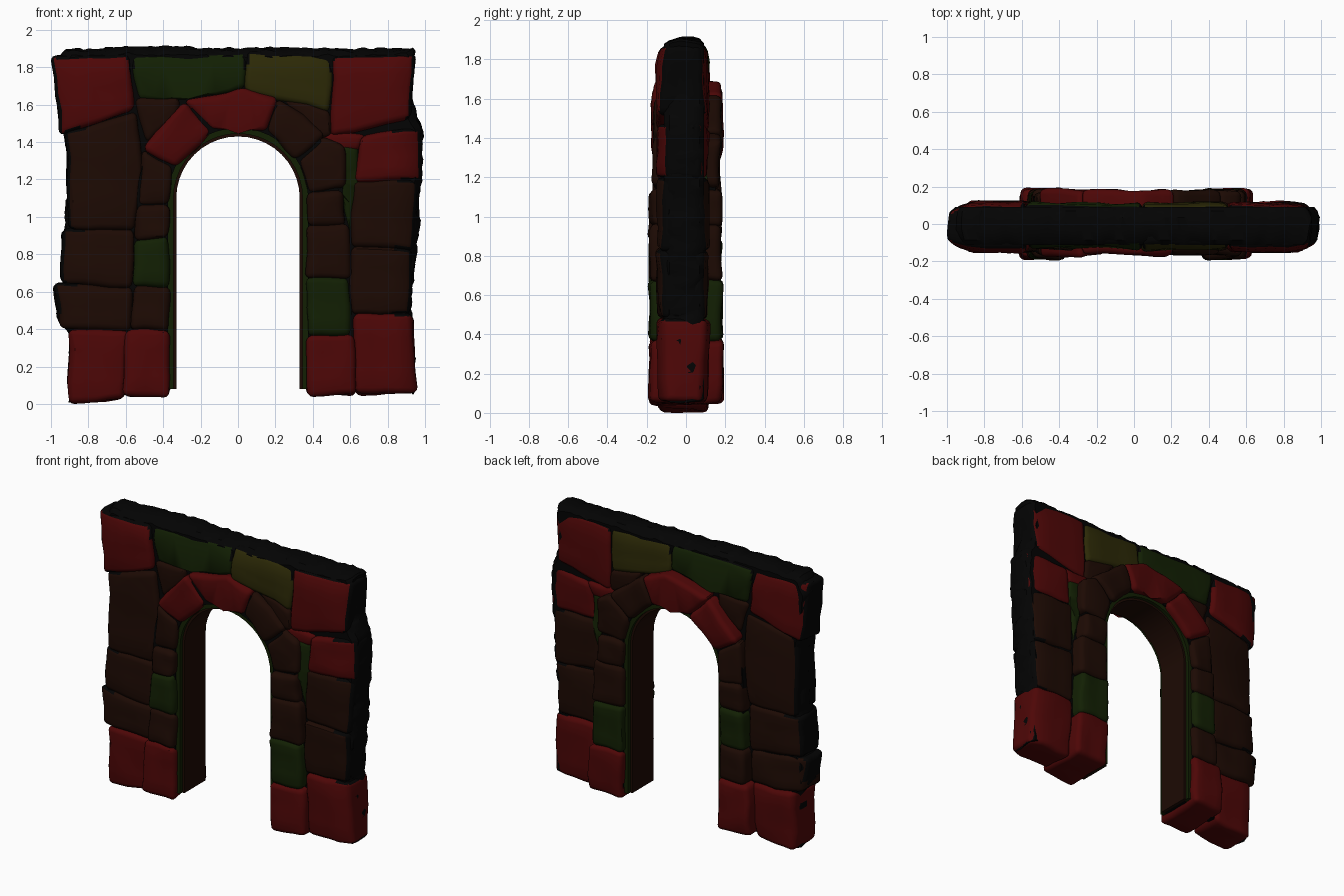
import bpy, bmesh, math, random
from mathutils import Vector, noise

if "Cube" in bpy.data.objects:
    bpy.data.objects.remove(bpy.data.objects["Cube"])

random.seed(4)


def material(name, rgb):
    m = bpy.data.materials.new(name)
    m.diffuse_color = (*rgb, 1)
    m.use_nodes = True
    m.node_tree.nodes["Principled BSDF"].inputs["Base Color"].default_value = m.diffuse_color
    return m


DARK = material("dark_stone", (0.001, 0.001, 0.001))
RED = material("red_stone", (0.075, 0.002, 0.002))
BROWN = material("brown_stone", (0.012, 0.003, 0.001))
GREEN = material("green_stone", (0.006, 0.014, 0.001))
OLIVE = material("olive_stone", (0.025, 0.022, 0.002))


def finish(bm, name, mat):
    bmesh.ops.recalc_face_normals(bm, faces=bm.faces)
    me = bpy.data.meshes.new(name)
    bm.to_mesh(me)
    bm.free()
    ob = bpy.data.objects.new(name, me)
    bpy.context.collection.objects.link(ob)
    me.materials.append(mat)
    return ob


def loft(bm, loops):
    """Bridge closed loops of equal length and cap both ends."""
    rings = [[bm.verts.new(p) for p in loop] for loop in loops]
    n = len(rings[0])
    for a, b in zip(rings, rings[1:]):
        for i in range(n):
            bm.faces.new((a[i], a[(i + 1) % n], b[(i + 1) % n], b[i]))
    bm.faces.new(rings[0])
    bm.faces.new(rings[-1])


def stone(name, pts, y0, y1, mat):
    """Chiselled block: front outline pushed through the wall, worn edges."""
    bm = bmesh.new()
    loft(bm, [[(x, y + random.uniform(-.01, .012), z) for x, z in pts] for y in (y0, y1)])
    bmesh.ops.bevel(bm, geom=bm.edges[:], offset=0.032, segments=3, profile=0.5,
                    affect='EDGES', clamp_overlap=True)
    long_edges = [e for e in bm.edges if e.calc_length() > 0.07]
    bmesh.ops.subdivide_edges(bm, edges=long_edges, cuts=3, use_grid_fill=True)
    bmesh.ops.triangulate(bm, faces=[f for f in bm.faces if len(f.verts) > 4])
    for v in bm.verts:
        v.co += noise.noise_vector(v.co * 7) * 0.014
        v.co.z = max(v.co.z, 0)
        # wall thins towards its outer ends and its top
        v.co.y *= 1 - max(0, abs(v.co.x) - 0.87) * 2.8
        v.co.y *= 1 - max(0, v.co.z - 1.80) * 2.5
    bm.normal_update()
    # outer sides above the base and the top are dark
    for f in bm.faces:
        c = f.calc_center_median()
        if abs(f.normal.y) < 0.75 and (c.z > 1.8 or (abs(c.x) > 0.85 and c.z > 0.47)):
            f.material_index = 1
    ob = finish(bm, name, mat)
    ob.data.materials.append(DARK)
    return ob


def arch(r, z0, n=20):
    """Arch line from the left foot over the crown to the right foot."""
    pts = [(-r, z0), (-r, 0.6)]
    pts += [(r * math.cos(a), 1.10 + r * math.sin(a))
            for a in (math.pi * (1 - i / n) for i in range(n + 1))]
    return pts + [(r, 0.6), (r, z0)]


def resample(pts, n):
    """n evenly spaced points along a polyline."""
    pts = [Vector(p) for p in pts]
    cum = [0]
    for a, b in zip(pts, pts[1:]):
        cum.append(cum[-1] + (b - a).length)
    out, k = [], 0
    for i in range(n):
        d = cum[-1] * i / (n - 1)
        while k < len(pts) - 2 and cum[k + 1] < d:
            k += 1
        out.append(pts[k].lerp(pts[k + 1], (d - cum[k]) / (cum[k + 1] - cum[k])))
    return out


# Rough wall core behind the stones, swept round the opening
OUTER = [(0.945, 0.05), (0.94, 0.3), (0.925, 0.5), (0.94, 0.7), (0.965, 0.9),
         (0.97, 1.1), (0.99, 1.25), (0.985, 1.48), (0.93, 1.6), (0.925, 1.75), (0.95, 1.9),
         (0.4, 1.90), (0, 1.90), (-0.5, 1.91), (-0.93, 1.89), (-0.985, 1.8), (-0.94, 1.5),
         (-0.905, 1.3), (-0.92, 1.0), (-0.945, 0.8), (-0.935, 0.66), (-0.975, 0.6),
         (-0.965, 0.45), (-0.90, 0.38), (-0.90, 0.01)]
N = 240
sections = []
for o, p in zip(resample(OUTER, N), resample(arch(0.35, 0.08)[::-1], N)):
    ring = [(p.x, -.112, p.y)]
    for y, inset in ((-.112, .045), (-.085, .015), (-.03, 0), (.035, 0), (.07, .012), (.092, .035)):
        q = o + (Vector((0, 1.0)) - o).normalized() * inset
        d = noise.noise_vector(Vector((o.x * 19, y * 16, o.y * 19))) * 0.018
        ring.append((q.x + d.x, y, max(0, q.y + d.z)))
    sections.append(ring + [(p.x, .092, p.y)])
bm = bmesh.new()
loft(bm, sections)
finish(bm, "wall_core", DARK)

# Lining of the opening in two steps, and the mortar bed of the arch ring
for name, r0, r1, d, mat in (("arch_lining", .33, .365, .115, BROWN),
                             ("arch_moulding", .345, .385, .14, GREEN),
                             ("ring_bed", .375, .54, .15, DARK)):
    bm = bmesh.new()
    rings = []
    for (xa, za), (xb, zb) in zip(arch(r0, .08), arch(r1, .08)):
        rings.append([(xa, -d, za), (xb, -d, zb), (xb, d, zb), (xa, d, za)])
    loft(bm, rings)
    finish(bm, name, mat)

# Outer wall stones
WALL = [
    ("corner_left", [(-1, 1.86), (-.59, 1.87), (-.555, 1.57), (-.95, 1.44)], RED),
    ("left_upper", [(-.915, 1.46), (-.54, 1.56), (-.51, 1.25), (-.55, .93), (-.915, .93)], BROWN),
    ("left_middle", [(-.94, .935), (-.55, .935), (-.57, .62), (-.95, .645)], BROWN),
    ("left_lower", [(-.985, .65), (-.57, .625), (-.57, .39), (-.95, .405)], BROWN),
    ("left_base", [(-.905, .40), (-.58, .395), (-.61, .02), (-.905, .005)], RED),
    ("corner_right", [(.505, 1.87), (.95, 1.87), (.92, 1.52), (.50, 1.43)], RED),
    ("right_upper", [(.66, 1.44), (.985, 1.48), (.98, 1.19), (.62, 1.19)], RED),
    ("right_middle", [(.61, 1.195), (.96, 1.195), (.94, .825), (.60, .84)], BROWN),
    ("right_lower", [(.60, .845), (.935, .83), (.92, .475), (.60, .475)], BROWN),
    ("right_base", [(.61, .478), (.935, .478), (.955, .06), (.63, .05)], RED),
]
for name, pts, mat in WALL:
    stone(name, pts, -0.147, 0.113, mat)

# Lintel stones and small fillers
TOP = [
    ("lintel_left", [(-.585, 1.87), (.04, 1.88), (.05, 1.69), (-.26, 1.63), (-.54, 1.62)], GREEN),
    ("lintel_right", [(.04, 1.88), (.505, 1.87), (.495, 1.56), (.045, 1.66)], OLIVE),
    ("filler_left", [(-.56, 1.63), (-.31, 1.64), (-.31, 1.54), (-.49, 1.39)], BROWN),
    ("filler_right", [(.23, 1.64), (.50, 1.57), (.51, 1.43), (.40, 1.41)], BROWN),
    ("filler_small", [(.45, 1.46), (.69, 1.45), (.65, 1.35), (.47, 1.35)], RED),
    ("filler_sliver", [(.54, 1.39), (.65, 1.38), (.64, 1.18), (.60, .9), (.555, 1.12)], GREEN),
]
for name, pts, mat in TOP:
    stone(name, pts, -0.137, 0.115, mat)

# Arch ring stones
RING = [
    ("voussoir_left", [(-.515, 1.37), (-.285, 1.615), (-.135, 1.455), (-.33, 1.26)], RED),
    ("keystone", [(-.29, 1.62), (.03, 1.69), (.22, 1.635), (.15, 1.455), (0, 1.47), (-.14, 1.455)], RED),
    ("voussoir_right", [(.215, 1.635), (.475, 1.44), (.31, 1.30), (.145, 1.455)], BROWN),
    ("springer_right", [(.325, 1.305), (.46, 1.435), (.575, 1.38), (.575, 1.155), (.37, 1.125)], BROWN),
    ("springer_left", [(-.515, 1.37), (-.345, 1.265), (-.37, 1.06), (-.545, 1.06)], BROWN),
]
for name, pts, mat in RING:
    stone(name, pts, -0.17, 0.177, mat)

# Jamb stones: side, bottom, top, outer edge, material
JAMBS = [(-1, .04, .395, .615, RED), (-1, .39, .63, .575, BROWN), (-1, .625, .888, .565, GREEN),
         (-1, .882, 1.067, .555, BROWN), (1, .045, .37, .635, RED), (1, .365, .678, .605, GREEN),
         (1, .672, .958, .605, BROWN), (1, .952, 1.137, .575, BROWN)]
for i, (s, z0, z1, xo, mat) in enumerate(JAMBS):
    side = "left" if s < 0 else "right"
    stone(f"jamb_{side}_{i}", [(s * .37, z0), (s * xo, z0), (s * (xo - .015), z1), (s * .365, z1)],
          -0.187, 0.184, mat)

bpy.ops.object.select_all(action='SELECT')
bpy.context.view_layer.objects.active = bpy.data.objects["wall_core"]
bpy.ops.object.shade_smooth_by_angle(angle=math.radians(35))
